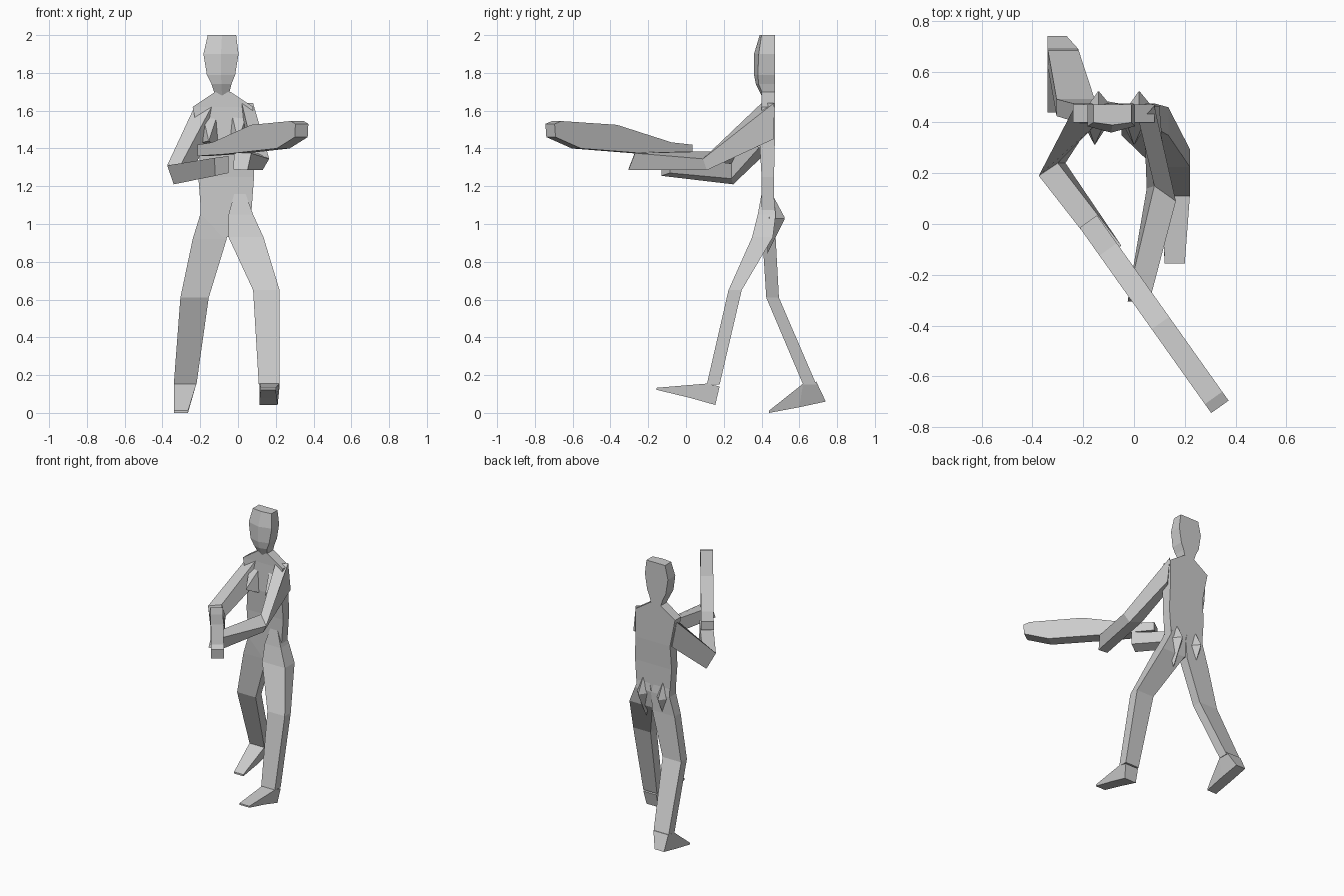
import bpy, bmesh
from mathutils import Vector


def loft(name, rings):
    """Skin equal-sized rings of points and cap both ends."""
    bm = bmesh.new()
    vs = [[bm.verts.new(p) for p in r] for r in rings]
    n = len(vs[0])
    for a, b in zip(vs, vs[1:]):
        for i in range(n):
            j = (i + 1) % n
            bm.faces.new((a[i], a[j], b[j], b[i]))
    bm.faces.new(vs[0])
    bm.faces.new(vs[-1])
    bmesh.ops.recalc_face_normals(bm, faces=bm.faces)
    me = bpy.data.meshes.new(name)
    bm.to_mesh(me)
    bm.free()
    ob = bpy.data.objects.new(name, me)
    bpy.context.collection.objects.link(ob)
    return ob


def box_ring(x0, x1, y0, y1, z):
    return [(x0, y0, z), (x1, y0, z), (x1, y1, z), (x0, y1, z)]


def face_ring(x0, x1, yfront, ymid, z):
    """Five-sided ring with a ridge in the middle of the front."""
    m = (x0 + x1) / 2
    return [(x0, yfront, z), (m, ymid, z), (x1, yfront, z), (x1, .47, z), (x0, .47, z)]


def pyramid(name, base, tip):
    loft(name, [base, [Vector(tip) + (Vector(p) - Vector(tip)) * .04 for p in base]])


# Head with a nose ridge, narrowing to the neck
loft("head", [face_ring(*r) for r in (
    (-.12, -.05, .41, .40, 1.68), (-.14, -.035, .385, .37, 1.74), (-.165, -.015, .38, .36, 1.79),
    (-.183, .003, .385, .36, 1.90), (-.16, -.01, .40, .39, 2.0))])

# Flat torso from neck to crotch
loft("torso", [box_ring(*r) for r in (
    (-.12, -.04, .40, .47, 1.70), (-.24, .08, .40, .47, 1.62), (-.20, .08, .39, .47, 1.42),
    (-.21, .085, .40, .466, 1.25), (-.195, .07, .40, .468, 1.05), (-.08, -.03, .40, .46, .93))])

# Chest points and seat points, one pair each
for side, cx in (("right", -.155), ("left", .0)):
    pyramid(side + "_chest", [(cx - .045, .395, 1.43), (cx + .055, .395, 1.40),
                              (cx + .04, .40, 1.56), (cx - .03, .40, 1.57)], (cx, .31, 1.44))
for side, cx in (("right", -.14), ("left", .02)):
    pyramid(side + "_seat", [(cx - .06, .44, 1.03), (cx, .43, .84),
                             (cx + .07, .44, 1.03), (cx, .455, 1.16)], (cx, .525, 1.03))

# Legs in mid stride
loft("front_leg", [box_ring(*r) for r in (
    (-.02, .04, .40, .46, 1.16), (-.05, .08, .38, .475, 1.05), (-.05, .135, .35, .46, .93),
    (.08, .22, .225, .295, .65), (.11, .22, .11, .178, .15))])
loft("rear_leg", [box_ring(*r) for r in (
    (-.19, -.08, .40, .46, 1.16), (-.20, -.05, .40, .475, 1.05), (-.24, -.06, .405, .475, .92),
    (-.305, -.155, .425, .492, .61), (-.34, -.22, .62, .69, .15))])


# Wedge feet: cross-sections from ankle to toe, each (y top, z top, y low, z low, x0, x1)
def foot(name, rings):
    loft(name, [[(x0, yt, zt), (x1, yt, zt), (x1 - d, yl, zl), (x0, yl, zl)]
                for yt, zt, yl, zl, x0, x1, d in rings])


foot("front_foot", [(.178, .14, .155, .042, .115, .22, .01),
                    (.11, .155, .02, .08, .115, .22, .015),
                    (-.155, .133, -.155, .122, .12, .2, 0)])
foot("rear_foot", [(.69, .165, .74, .06, -.34, -.22, .045),
                   (.62, .155, .60, .03, -.34, -.22, .04),
                   (.44, .012, .44, 0, -.34, -.265, 0)])

# Arms: shoulder, elbow and hand rings
loft("right_arm", [
    [(-.24, .45, 1.60), (-.215, .47, 1.42), (-.16, .41, 1.43), (-.14, .40, 1.62)],
    [(-.375, .19, 1.31), (-.34, .25, 1.21), (-.27, .24, 1.24), (-.30, .24, 1.32)],
    [(-.125, -.13, 1.35), (-.12, -.13, 1.255), (-.05, -.085, 1.27), (-.05, -.085, 1.36)]])
loft("left_arm", [
    [(.08, .465, 1.64), (.10, .465, 1.45), (.04, .40, 1.43), (.02, .40, 1.64)],
    [(.165, .09, 1.345), (.13, .11, 1.285), (.05, .14, 1.30), (.08, .15, 1.385)],
    [(.07, -.27, 1.375), (.05, -.305, 1.285), (-.025, -.305, 1.29), (-.02, -.27, 1.38)]])

# Long club: side profile (y, z) extruded across its width
profile = [(.01, 1.42), (-.10, 1.432), (-.39, 1.525), (-.685, 1.545), (-.72, 1.53),
           (-.715, 1.46), (-.58, 1.40), (-.2, 1.37), (.01, 1.36)]
across = Vector((.815, .58, 0)) * .042
spine = [Vector((-.18 + (.01 - y) * .71, y, z)) for y, z in profile]
loft("club", [[p - across for p in spine], [p + across for p in spine]])
